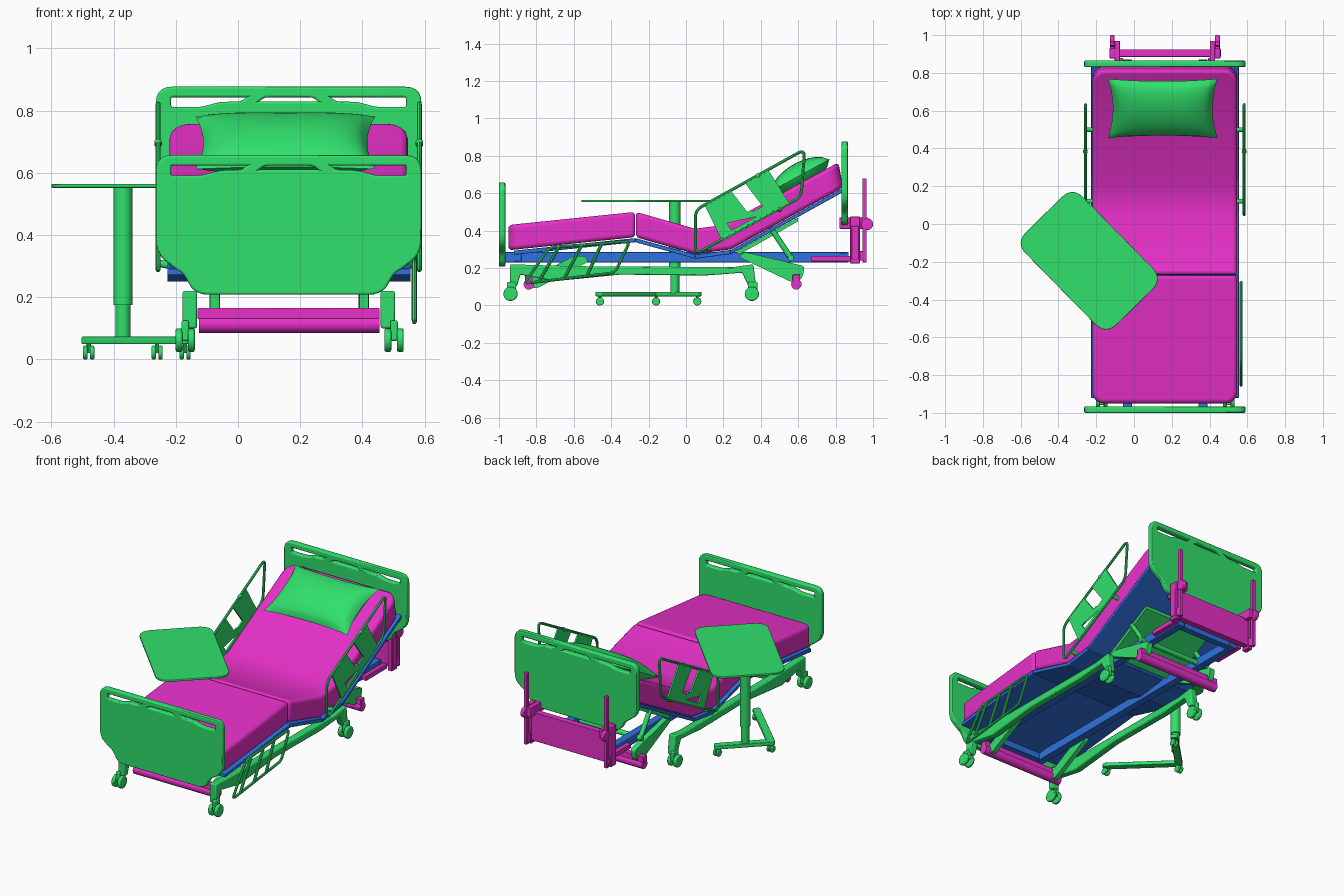
import bpy, bmesh, math
from mathutils import Vector

if "Cube" in bpy.data.objects:
    bpy.data.objects.remove(bpy.data.objects["Cube"])

def material(name, col):
    m = bpy.data.materials.new(name)
    m.diffuse_color = (*col, 1)
    m.use_nodes = True
    m.node_tree.nodes["Principled BSDF"].inputs["Base Color"].default_value = m.diffuse_color
    return m

GREEN = material("green", (0.03, 0.75, 0.15))
PINK = material("magenta", (0.8, 0.03, 0.58))
BLUE = material("blue", (0.03, 0.17, 0.75))
CX = 0.163  # bed centre line
YZ = (math.pi / 2, 0, math.pi / 2)
XZ = (math.pi / 2, 0, 0)

def finish(o, mat, bevel=0, seg=2):
    o.data.materials.clear()
    o.data.materials.append(mat)
    bpy.ops.object.select_all(action='DESELECT')
    o.select_set(True)
    bpy.context.view_layer.objects.active = o
    if o.type == 'CURVE':
        bpy.ops.object.convert(target='MESH')
        o = bpy.context.object
    if bevel:
        b = o.modifiers.new("bevel", 'BEVEL')
        b.width, b.segments, b.limit_method = bevel, seg, 'ANGLE'
    bpy.ops.object.shade_smooth_by_angle()
    return o

def from_bm(name, bm, mat, bevel=0, seg=2):
    bmesh.ops.recalc_face_normals(bm, faces=bm.faces)
    me = bpy.data.meshes.new(name)
    bm.to_mesh(me)
    o = bpy.data.objects.new(name, me)
    bpy.context.collection.objects.link(o)
    return finish(o, mat, bevel, seg)

def side(name, pts, x0, x1, mat, bevel=0, corner=None, r=0.06, seg=2):
    """Side profile (y, z) extruded across x; corner = profile edge to round in plan."""
    bm = bmesh.new()
    a = [bm.verts.new((x0, *p)) for p in pts]
    b = [bm.verts.new((x1, *p)) for p in pts]
    bm.faces.new(a)
    bm.faces.new(b[::-1])
    for i in range(len(pts)):
        j = (i + 1) % len(pts)
        bm.faces.new((a[i], b[i], b[j], a[j]))
    if corner:
        i, j = corner
        bmesh.ops.bevel(bm, geom=[bm.edges.get((s[i], s[j])) for s in (a, b)], offset=r,
                        segments=5, profile=0.5, affect='EDGES')
    return from_bm(name, bm, mat, bevel, seg)

def box(name, x, y, z, mat, bevel=0.003):
    return side(name, [(y[0], z[0]), (y[1], z[0]), (y[1], z[1]), (y[0], z[1])], *x, mat, bevel)

def rod(name, a, b, r, mat, n=20, bevel=0):
    a, b = Vector(a), Vector(b)
    bpy.ops.mesh.primitive_cylinder_add(vertices=n, radius=r, depth=(b - a).length, location=(a + b) / 2)
    o = bpy.context.object
    o.name = name
    o.rotation_euler = (b - a).to_track_quat('Z', 'Y').to_euler()
    return finish(o, mat, bevel)

def rounded(pts, r, n=5):
    out = []
    for i, p in enumerate(pts):
        p, q, s = Vector(p), Vector(pts[i - 1]), Vector(pts[(i + 1) % len(pts)])
        a = p + (q - p).normalized() * min(r, (q - p).length / 2)
        c = p + (s - p).normalized() * min(r, (s - p).length / 2)
        out += [a * (1 - t) ** 2 + p * 2 * t * (1 - t) + c * t * t for t in [k / n for k in range(n + 1)]]
    return out

def curve(name, loops, dim, loc, rot, mat, extrude=0, bevel=0, cyclic=True):
    cu = bpy.data.curves.new(name, 'CURVE')
    cu.dimensions = dim
    if dim == '2D':
        cu.fill_mode = 'BOTH'
    cu.extrude, cu.bevel_depth, cu.bevel_resolution = extrude, bevel, 2
    for lp in loops:
        s = cu.splines.new('POLY')
        s.points.add(len(lp) - 1)
        for pt, p in zip(s.points, lp):
            pt.co = (p[0], p[1], 0, 1)
        s.use_cyclic_u = cyclic
    o = bpy.data.objects.new(name, cu)
    o.location, o.rotation_euler = loc, rot
    bpy.context.collection.objects.link(o)
    return finish(o, mat)

def mirror(pts):
    return [(-x, z) for x, z in reversed(pts)]

# head and foot boards with grip slots
half = [(-0.30, 0.0), (-0.33, 0.065), (-0.365, 0.085), (-0.42, 0.13), (-0.42, 0.435)]
outline = rounded(half + mirror(half), 0.045)
slot = [(-0.385, 0.37), (-0.385, 0.415), (-0.115, 0.415), (-0.15, 0.388), (-0.22, 0.386), (-0.28, 0.37)]
mid = [(-0.115, 0.388), (-0.08, 0.415), (0.08, 0.415), (0.115, 0.388)]
holes = [rounded(h, 0.014) for h in (slot, mirror(slot), mid)]
for name, y, z in (("foot_board", -0.983, 0.215), ("head_board", 0.848, 0.435)):
    curve(name, [outline] + holes, '2D', (CX, y, z), XZ, GREEN, 0.01, 0.007)

# mattress halves, split at the knee
side("mattress_foot", [(-0.95, 0.295), (-0.272, 0.365), (-0.272, 0.5), (-0.95, 0.43)],
     -0.22, 0.546, PINK, 0.02, (3, 0), 0.06, 3)
side("mattress_back", [(-0.268, 0.365), (0.05, 0.275), (0.24, 0.3), (0.84, 0.63), (0.815, 0.765),
                       (0.2, 0.43), (0.05, 0.41), (-0.268, 0.5)],
     -0.22, 0.546, PINK, 0.02, (3, 4), 0.07, 3)

# deck panels under the mattress
deck = [(-0.92, 0.293), (-0.27, 0.36), (0.05, 0.272), (0.24, 0.297), (0.84, 0.628)]
for i, (p, q) in enumerate(zip(deck, deck[1:])):
    side(f"deck_panel_{i}", [p, q, (q[0], q[1] - 0.022), (p[0], p[1] - 0.022)], -0.227, 0.555, BLUE, 0.003)
side("back_deck_plate", [(0.27, 0.29), (0.6, 0.47), (0.6, 0.45), (0.28, 0.27)], -0.08, 0.41, GREEN)

# pillow: two pinched domes
bm = bmesh.new()
for sgn in (1, -1):
    g = bmesh.ops.create_grid(bm, x_segments=28, y_segments=20, size=1)
    for v in g['verts']:
        u, w = v.co.x, v.co.y
        dome = max(0, (1 - u ** 4) * (1 - w * w)) ** 0.55
        v.co = (0.29 * u * (1 - 0.09 * (1 - w * w)), 0.178 * w * (1 - 0.08 * (1 - u * u)), sgn * 0.068 * dome)
bmesh.ops.remove_doubles(bm, verts=bm.verts, dist=0.0005)
pillow = from_bm("pillow", bm, GREEN)
pillow.location = (0.152, 0.612, 0.697)
pillow.rotation_euler = (math.radians(28.5), 0, 0)

# raised head rails: tube loop plus slotted panel
loop = rounded([(0.05, 0.51), (0.635, 0.835), (0.615, 0.58), (0.05, 0.275)], 0.04)
panel = [(0.10, 0.535), (0.44, 0.725), (0.556, 0.54), (0.195, 0.342)]
gap1 = [(0.24, 0.613), (0.315, 0.655), (0.41, 0.53), (0.335, 0.49)]
gap2 = [(0.22, 0.44), (0.35, 0.512), (0.375, 0.475), (0.245, 0.402)]
for name, x in (("left", -0.257), ("right", 0.583)):
    curve(f"{name}_head_rail_tube", [loop], '3D', (x, 0, 0), YZ, GREEN, 0, 0.008)
    curve(f"{name}_head_rail_panel", [rounded(panel, 0.01), gap1, gap2], '2D', (x, 0, 0), YZ, GREEN, 0.005)
    sx = 1 if x > 0 else -1
    for y, z in ((0.12, 0.31), (0.5, 0.52)):
        rod(f"{name}_head_rail_pin", (x, y, z), (x - sx * 0.05, y, z - 0.01), 0.012, GREEN)
    rod(f"{name}_head_rail_stay", (x, 0.38, 0.69), (x, 0.39, 0.70), 0.012, GREEN)

# lowered foot rail on the right
fr = [(-0.73, 0.31), (-0.3, 0.343), (-0.38, 0.175), (-0.865, 0.118)]
curve("foot_rail_tube", [rounded(fr, 0.03)], '3D', (0.567, 0, 0), YZ, GREEN, 0, 0.008)
for t in (0.12, 0.4, 0.65):
    top = Vector(fr[0]).lerp(Vector(fr[1]), t)
    low = Vector(fr[3]).lerp(Vector(fr[2]), t + 0.04)
    rod("foot_rail_bar", (0.567, *top), (0.567, *low), 0.009, GREEN, 10)

# main frame: long beams, cross beams, lift arms, back actuator
for x, ax, bx in ((-0.035, -0.075, -0.155), (0.365, 0.405, 0.482)):
    box("frame_beam", (x - 0.024, x + 0.024), (-0.97, 0.87), (0.23, 0.285), BLUE)
    box("head_sleeve", (ax - 0.012, ax + 0.018), (0.67, 0.88), (0.235, 0.265), PINK)
    side("foot_lift_arm", rounded([(-0.54, 0.265), (-0.52, 0.235), (-0.80, 0.09), (-0.86, 0.10),
                                   (-0.84, 0.14), (-0.60, 0.265)], 0.02), ax - 0.015, ax + 0.015, GREEN)
    side("head_lift_arm", rounded([(0.28, 0.26), (0.31, 0.287), (0.635, 0.21), (0.62, 0.14),
                                   (0.57, 0.122)], 0.02), ax - 0.017, ax + 0.017, GREEN)
    rod("back_lift_strut", (ax, 0.45, 0.42), (ax, 0.56, 0.255), 0.015, GREEN, 12)
    # base side rail with legs
    side("base_rail", [(-0.94, 0.22), (-0.6, 0.21), (0.25, 0.205), (0.36, 0.22), (0.375, 0.1), (0.335, 0.1),
                       (0.30, 0.175), (0.1, 0.16), (-0.35, 0.165), (-0.7, 0.13), (-0.885, 0.165),
                       (-0.905, 0.1), (-0.94, 0.1)], bx - 0.023, bx + 0.023, GREEN, 0.006)
    # bed casters
    wx = bx + (0.02 if bx > 0 else -0.015)
    for y in (-0.938, 0.352):
        box("caster_fork", (wx - 0.012, wx + 0.012), (y - 0.02, y + 0.03), (0.06, 0.125), GREEN, 0.005)
        for d in (-0.02, 0.02):
            rod("caster_wheel", (wx + d - 0.011, y, 0.062), (wx + d + 0.011, y, 0.062), 0.038, GREEN, 24, 0.006)
for y in (-0.9, 0.84):
    box("frame_cross_beam", (-0.06, 0.39), (y - 0.02, y + 0.02), (0.235, 0.28), BLUE)
rod("back_lift_shaft", (-0.09, 0.56, 0.255), (0.42, 0.56, 0.255), 0.016, GREEN)
for name, y in (("foot", -0.84), ("head", 0.59)):
    rod(f"{name}_cross_tube", (-0.125, y, 0.113), (0.455, y, 0.113), 0.028, PINK)
    box(f"{name}_cross_bar", (-0.13, 0.455), (y - 0.02, y + 0.02), (0.13, 0.165), PINK)

# head end carrier with posts and bumper rollers
box("carrier_board", (-0.13, 0.46), (0.885, 0.925), (0.245, 0.425), PINK)
for x in (-0.115, 0.442):
    box("carrier_column", (x - 0.015, x + 0.015), (0.877, 0.93), (0.225, 0.475), PINK)
    box("carrier_post", (x - 0.011, x + 0.011), (0.943, 0.966), (0.23, 0.68), PINK)
    box("carrier_foot", (x - 0.012, x + 0.012), (0.92, 0.95), (0.24, 0.29), PINK)
    s = 1 if x < 0 else -1
    box("carrier_clamp", (x + s * 0.012, x + s * 0.04), (0.82, 0.97), (0.41, 0.47), PINK)
    rod("bumper_roller", (x - 0.012, 0.968, 0.435), (x + 0.012, 0.968, 0.435), 0.032, PINK, 24, 0.004)

# overbed table: top, telescopic column, L-shaped base on casters
L, W = 0.34, 0.21
curve("table_top", [rounded([(-L, -W), (L, -W), (L, W), (-L, W)], 0.08, 8)], '2D', (-0.237, -0.195, 0.558),
      (0, 0, math.radians(-45.5)), GREEN, 0.003, 0.003)
rod("table_column", (-0.37, -0.06, 0.175), (-0.37, -0.06, 0.553), 0.031, GREEN, 16)
rod("table_column_inner", (-0.37, -0.06, 0.06), (-0.37, -0.06, 0.18), 0.024, GREEN, 16)
ends = [(-0.26, 0.06), (-0.48, -0.16), (-0.17, -0.46)]
for p, q in zip(ends, ends[1:]):
    d = Vector(q) - Vector(p)
    n = Vector((-d.y, d.x)).normalized() * 0.018
    e = d.normalized() * 0.015
    a, b = Vector(p) - e, Vector(q) + e
    curve("table_base_bar", [rounded([a + n, b + n, b - n, a - n], 0.012)], '2D', (0, 0, 0.061), (0, 0, 0),
          GREEN, 0.008, 0.004)
for x, y in ends:
    rod("table_caster_stem", (x, y, 0.02), (x, y, 0.055), 0.007, GREEN, 10)
    for d in (-0.011, 0.011):
        rod("table_caster_wheel", (x + d - 0.007, y, 0.022), (x + d + 0.007, y, 0.022), 0.022, GREEN, 20, 0.004)
